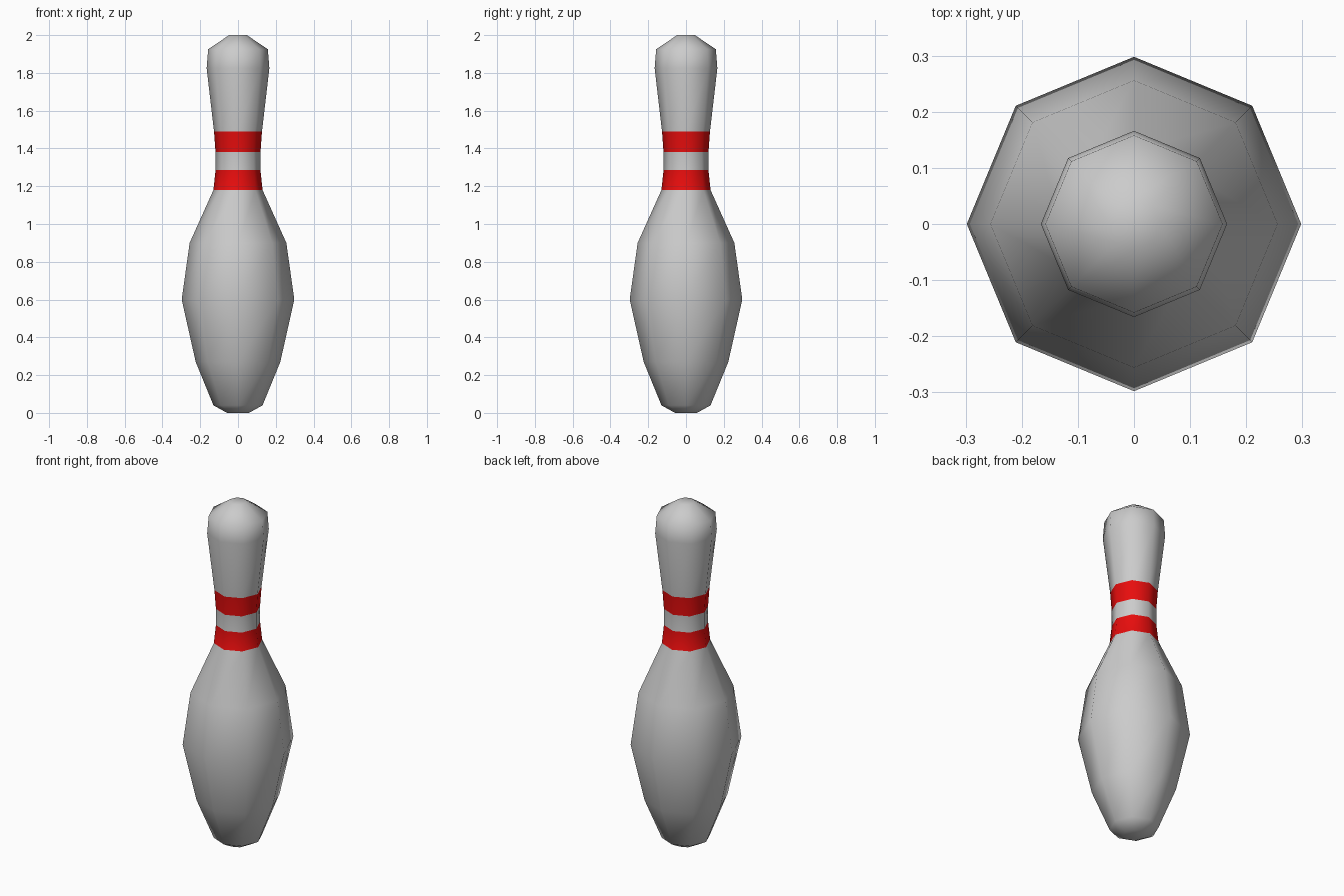
import bpy, bmesh, math

if "Cube" in bpy.data.objects:
    bpy.data.objects.remove(bpy.data.objects["Cube"])

SIDES = 8
# (radius, height) outline from base to crown
PROFILE = [(0.058, 0.0), (0.13, 0.04), (0.224, 0.27), (0.298, 0.6),
           (0.256, 0.9), (0.13, 1.18), (0.119, 1.285), (0.119, 1.38),
           (0.127, 1.49), (0.166, 1.825), (0.158, 1.925), (0.047, 2.0)]
STRIPES = {5, 7}  # outline segments painted red

# Pin body: eight-sided rings joined into a lathe shape
bm = bmesh.new()
rings = []
for r, z in PROFILE:
    rings.append([bm.verts.new((r * math.cos(a), r * math.sin(a), z))
                  for a in (math.tau * i / SIDES for i in range(SIDES))])
for k in range(len(rings) - 1):
    lower, upper = rings[k], rings[k + 1]
    for i in range(SIDES):
        j = (i + 1) % SIDES
        face = bm.faces.new((lower[i], lower[j], upper[j], upper[i]))
        face.material_index = 1 if k in STRIPES else 0

# Base and crown caps
bm.faces.new(rings[0][::-1])
bm.faces.new(rings[-1])
for face in bm.faces:
    face.smooth = True

mesh = bpy.data.meshes.new("pin_body")
bm.to_mesh(mesh)
bm.free()

# Neck stripes
red = bpy.data.materials.new("red_stripe")
red.diffuse_color = (0.8, 0.004, 0.004, 1)
red.use_nodes = True
red.node_tree.nodes["Principled BSDF"].inputs["Base Color"].default_value = red.diffuse_color
mesh.materials.append(None)
mesh.materials.append(red)

pin = bpy.data.objects.new("pin_body", mesh)
bpy.context.collection.objects.link(pin)
